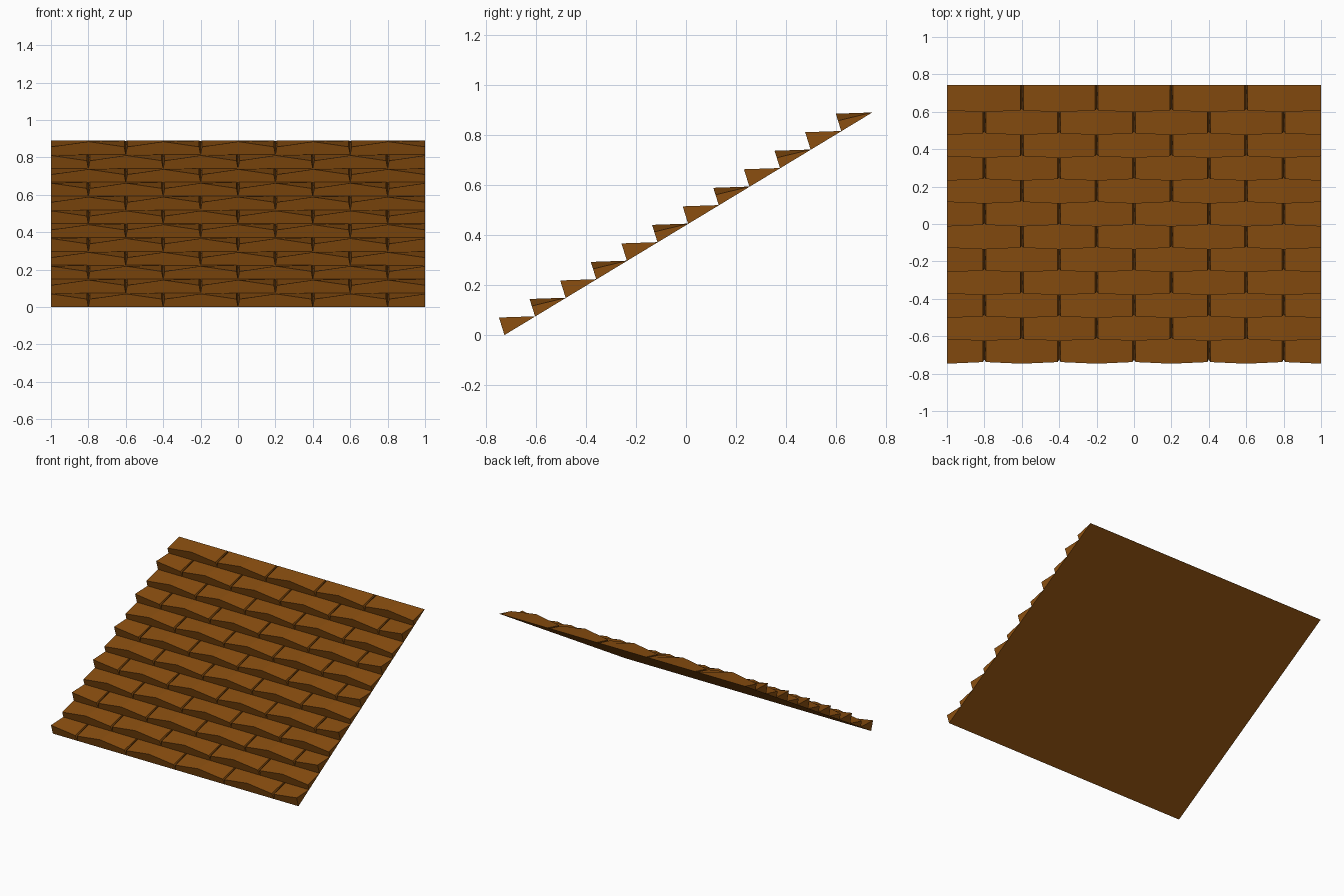
import bpy
import bmesh

old = bpy.data.objects.get("Cube")
if old:
    bpy.data.objects.remove(old, do_unlink=True)

ROWS = 12
TILE = 0.4
RUN, RISE = 0.1223, 0.074      # step from one course to the next
START_Y = -0.725
GAP = 0.008                    # half the joint width at the front

brown = bpy.data.materials.new("shingle brown")
brown.use_nodes = True
colour = (0.258, 0.078, 0.005, 1)
brown.diffuse_color = colour
brown.node_tree.nodes["Principled BSDF"].inputs["Base Color"].default_value = colour


def section(bm, x, top_x, height, y, z):
    """One wedge cross-section: front foot, front lip, back edge."""
    lean = -0.022 * height / 0.07
    return [bm.verts.new((x, y, z)),
            bm.verts.new((top_x, y + lean, z + height)),
            bm.verts.new((top_x, y + RUN, z + RISE + 0.001)),
            bm.verts.new((x, y + RUN, z + RISE))]


def add_tile(bm, left, right, y, z):
    """Shingle with a raised middle, clipped at the ends of the roof."""
    middle = (left + right) / 2
    cuts = [(left, left + GAP, 0.042), (middle, middle, 0.07), (right, right - GAP, 0.042)]
    if left < -1:
        cuts = cuts[1:]
    if right > 1:
        cuts = cuts[:-1]
    # Outer ends of the roof are cut square
    cuts = [(x, x if abs(x) > 0.99 else top, h) for x, top, h in cuts]
    rings = [section(bm, x, top, h, y, z) for x, top, h in cuts]
    for a, b in zip(rings, rings[1:]):
        for i in range(4):
            j = (i + 1) % 4
            bm.faces.new((a[i], a[j], b[j], b[i]))
    bm.faces.new(rings[0][::-1])
    bm.faces.new(rings[-1])


# Courses of shingles, with the joints staggered by half a tile
for row in range(ROWS):
    bm = bmesh.new()
    y, z = START_Y + row * RUN, row * RISE
    offset = -TILE / 2 if row % 2 == 0 else 0
    for n in range(6 if row % 2 == 0 else 5):
        left = -1 + offset + n * TILE
        add_tile(bm, round(left, 3), round(left + TILE, 3), y, z)
    bmesh.ops.recalc_face_normals(bm, faces=bm.faces)
    mesh = bpy.data.meshes.new(f"shingle_course_{row + 1}")
    bm.to_mesh(mesh)
    bm.free()
    mesh.materials.append(brown)
    course = bpy.data.objects.new(mesh.name, mesh)
    bpy.context.collection.objects.link(course)
